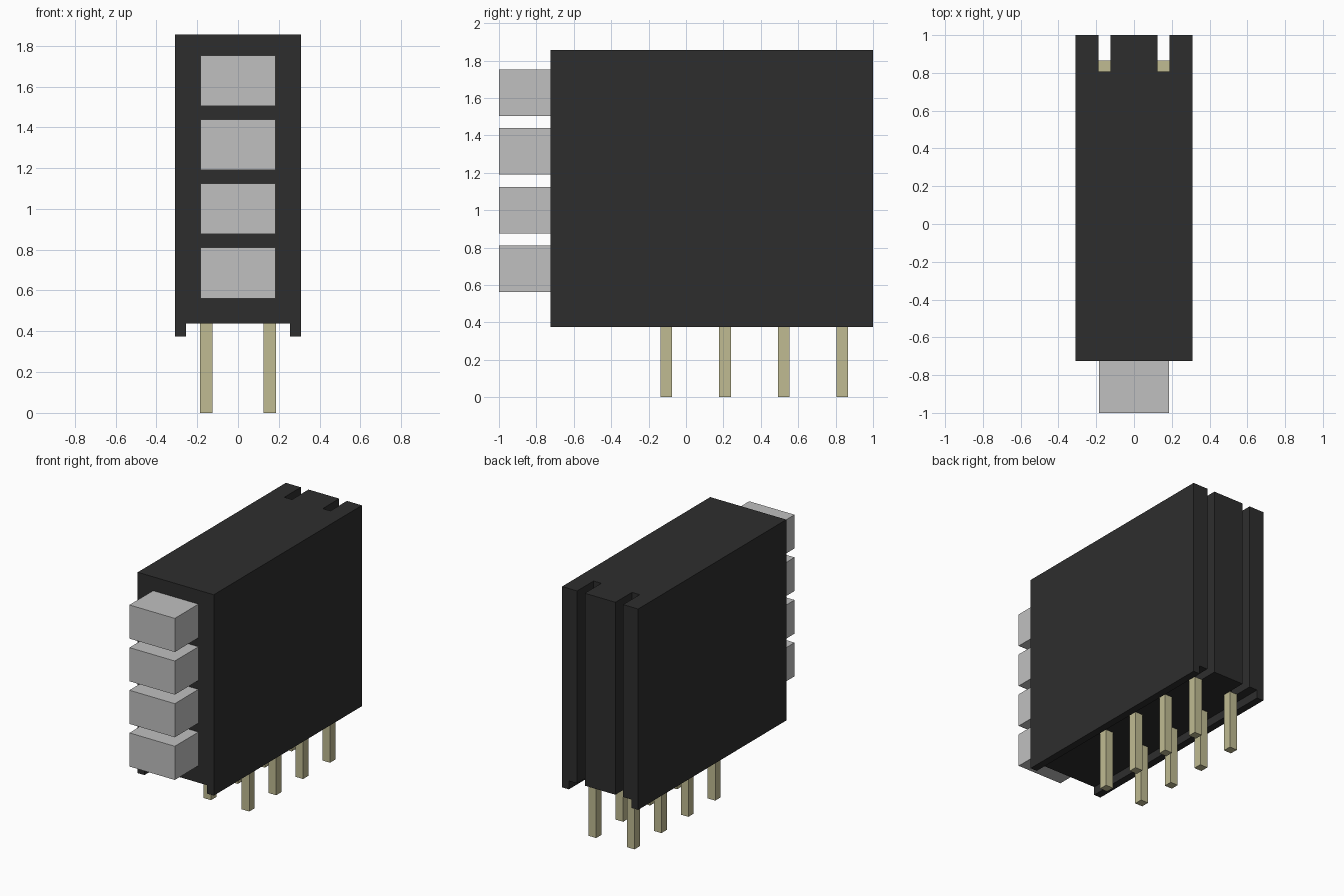
import bpy
import bmesh

if "Cube" in bpy.data.objects:
    bpy.data.objects.remove(bpy.data.objects["Cube"], do_unlink=True)


def material(name, rgb):
    mat = bpy.data.materials.new(name)
    mat.use_nodes = True
    mat.diffuse_color = (*rgb, 1)
    mat.node_tree.nodes["Principled BSDF"].inputs["Base Color"].default_value = (*rgb, 1)
    return mat


black = material("black plastic", (0.027, 0.027, 0.027))
grey = material("light grey plastic", (0.53, 0.53, 0.53))
brass = material("pale brass", (0.53, 0.50, 0.29))


def prism(name, outline, bottom, top, mat):
    """Extrude an outline in the ground plane between two heights."""
    bm = bmesh.new()
    base = bm.faces.new([bm.verts.new((x, y, bottom)) for x, y in outline])
    grown = bmesh.ops.extrude_face_region(bm, geom=[base])["geom"]
    verts = [v for v in grown if isinstance(v, bmesh.types.BMVert)]
    bmesh.ops.translate(bm, verts=verts, vec=(0, 0, top - bottom))
    bmesh.ops.recalc_face_normals(bm, faces=bm.faces)
    mesh = bpy.data.meshes.new(name)
    bm.to_mesh(mesh)
    bm.free()
    mesh.materials.append(mat)
    obj = bpy.data.objects.new(name, mesh)
    bpy.context.collection.objects.link(obj)
    return obj


def box(name, x0, x1, y0, y1, z0, z1, mat):
    return prism(name, [(x0, y0), (x1, y0), (x1, y1), (x0, y1)], z0, z1, mat)


HALF, FRONT, BACK = 0.31, -0.725, 1.0
FOOT, FLOOR, TOP = 0.375, 0.437, 1.855
SLOT_IN, SLOT_OUT, SLOT_END = 0.125, 0.188, 0.808

# Housing with two full-height slots in the back
half = [(HALF, FRONT), (HALF, BACK), (SLOT_OUT, BACK), (SLOT_OUT, SLOT_END),
        (SLOT_IN, SLOT_END), (SLOT_IN, BACK)]
outline = half + [(-x, y) for x, y in reversed(half)]
prism("housing", outline, FLOOR, TOP, black)

# Rails along the lower edges, leaving an open channel between them
box("left_rail", 0.255, HALF, FRONT, BACK, FOOT, FLOOR, black)
box("right_rail", -HALF, -0.255, FRONT, BACK, FOOT, FLOOR, black)

# Column of blocks on the front
for i in range(4):
    z = 0.562 + i * 0.3142
    box(f"front_block_{i + 1}", -0.185, 0.185, -1, FRONT, z, z + 0.248, grey)

# Two rows of pins
for side, x in (("left", 0.156), ("right", -0.156)):
    for i in range(4):
        y = -0.105 + i * 0.3135
        box(f"{side}_pin_{i + 1}", x - 0.031, x + 0.031, y - 0.031, y + 0.031,
            0, FLOOR, brass)
